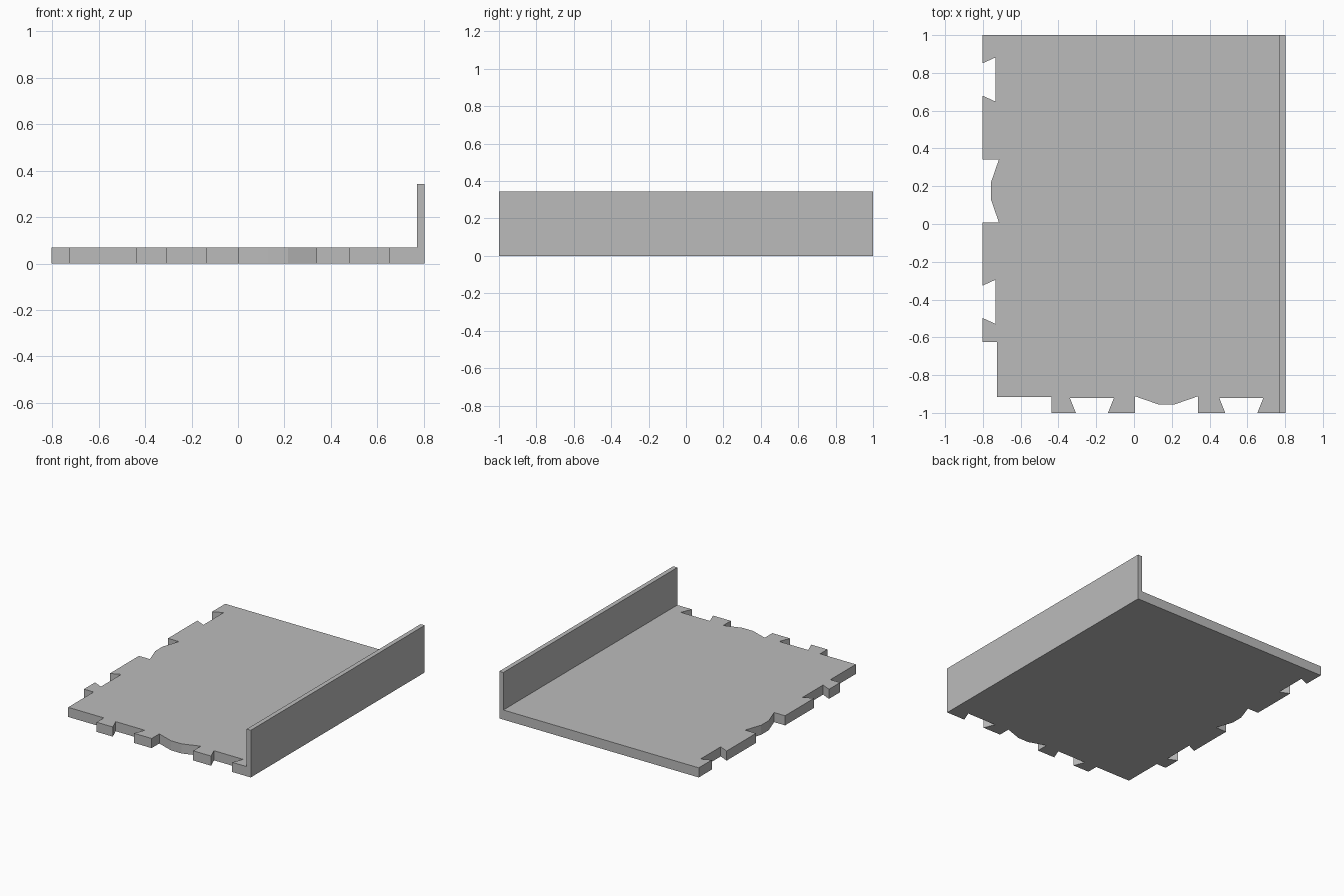
import bpy
import bmesh

if "Cube" in bpy.data.objects:
    bpy.data.objects.remove(bpy.data.objects["Cube"])

grey = bpy.data.materials.new("plain grey")
grey.diffuse_color = (0.5, 0.5, 0.5, 1)
grey.use_nodes = True
grey.node_tree.nodes["Principled BSDF"].inputs["Base Color"].default_value = grey.diffuse_color


def extrude_outline(name, outline, z0, z1):
    """Solid plate from a plan outline."""
    bm = bmesh.new()
    face = bm.faces.new([bm.verts.new((x, y, z0)) for x, y in outline])
    top = bmesh.ops.extrude_face_region(bm, geom=[face])["geom"]
    verts = [v for v in top if isinstance(v, bmesh.types.BMVert)]
    bmesh.ops.translate(bm, verts=verts, vec=(0, 0, z1 - z0))
    bmesh.ops.recalc_face_normals(bm, faces=bm.faces)
    mesh = bpy.data.meshes.new(name)
    bm.to_mesh(mesh)
    bm.free()
    mesh.materials.append(grey)
    obj = bpy.data.objects.new(name, mesh)
    bpy.context.collection.objects.link(obj)
    return obj


def dovetail(c):
    """Notch wider inside than at its mouth: (position along edge, depth)."""
    return [(c - 0.085, 0), (c - 0.117, 1), (c + 0.117, 1), (c + 0.085, 0)]


def wave(c):
    """Recess with a shallow bulging floor."""
    return [(c - 0.167, 0), (c - 0.167, 0.088), (c - 0.043, 0.045),
            (c + 0.043, 0.045), (c + 0.167, 0.088), (c + 0.167, 0)]


X, Y = 0.803, 1.0

# Left edge, back to front
left = [(-X, Y)]
for c in (0.765, None, -0.412):
    if c is None:
        left += [(-X + d, y) for y, d in reversed(wave(0.175))]
    else:
        left += [(-X + d * 0.07, y) for y, d in reversed(dovetail(c))]

# Stepped corner
corner = [(-X, -0.625), (-0.725, -0.625), (-0.725, -0.917),
          (-0.438, -0.917), (-0.438, -Y)]

# Front edge, left to right
front = [(x, -Y + d * 0.08) for x, d in dovetail(-0.223)]
front += [(x, -Y + d) for x, d in wave(0.172)]
front += [(x, -Y + d * 0.08) for x, d in dovetail(0.568)]

# Base plate with jointed edges
extrude_outline("base_plate", left + corner + front + [(X, -Y), (X, Y)], 0, 0.07)

# Upright side wall
extrude_outline("side_wall", [(0.77, -Y), (X, -Y), (X, Y), (0.77, Y)], 0.07, 0.343)
